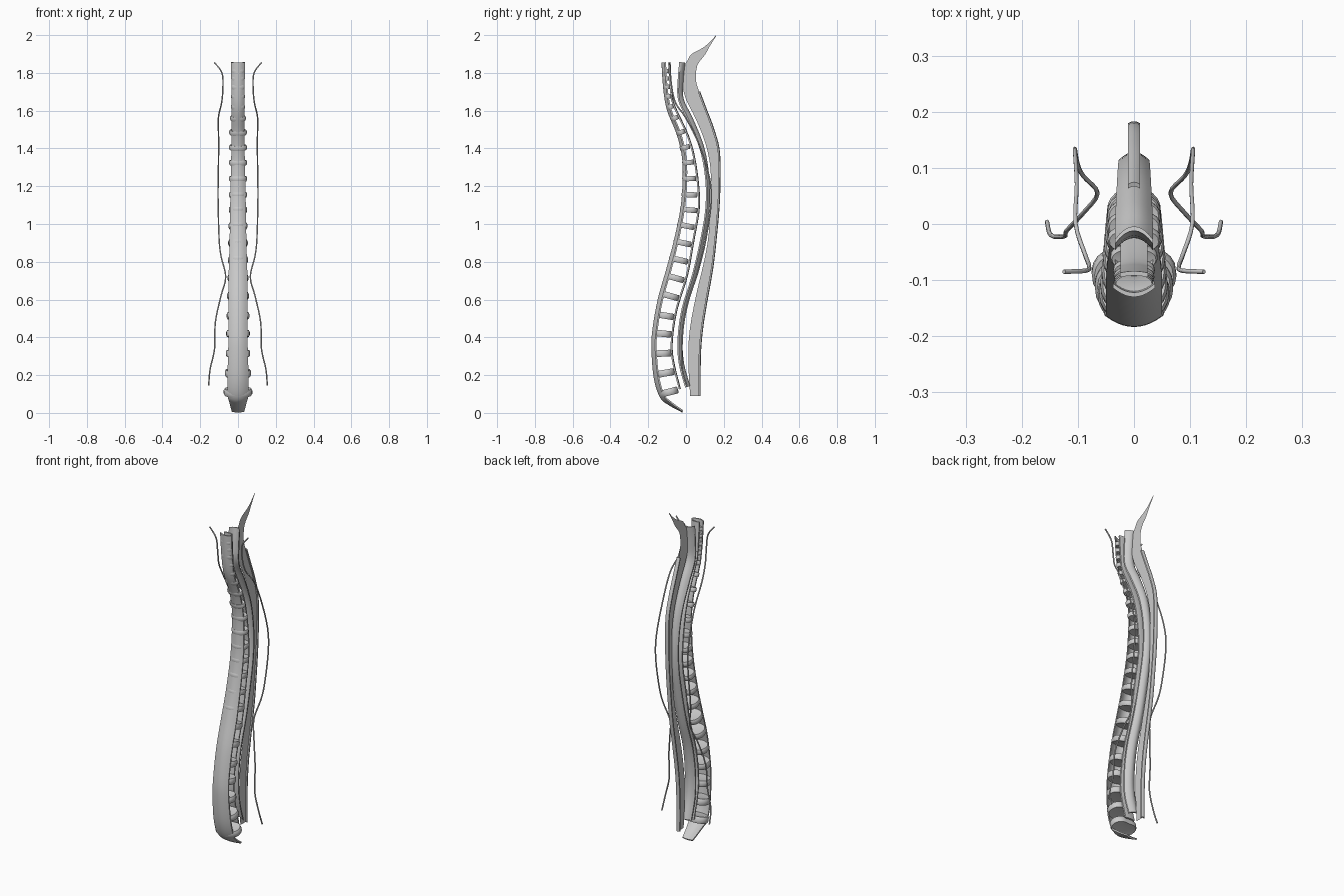
import bpy, bmesh, math
from mathutils import Vector

if "Cube" in bpy.data.objects:
    bpy.data.objects.remove(bpy.data.objects["Cube"])


def spline(pts, per=5):
    """Catmull-Rom through tuples of any size."""
    out = []
    v = [Vector(p) for p in pts]
    for i in range(len(v) - 1):
        a, b, c, d = v[max(i - 1, 0)], v[i], v[i + 1], v[min(i + 2, len(v) - 1)]
        for k in range(per):
            t = k / per
            out.append(0.5 * (2 * b + (c - a) * t + (2 * a - 5 * b + 4 * c - d) * t * t
                              + (3 * b - a - 3 * c + d) * t ** 3))
    out.append(v[-1])
    return out


def interp(pts, z, col):
    """Value of a column at height z (rows run from top to bottom)."""
    for p, q in zip(pts, pts[1:]):
        if p[1] >= z >= q[1]:
            f = (p[1] - z) / max(p[1] - q[1], 1e-6)
            return p[col] + (q[col] - p[col]) * f
    return pts[-1][col] if z < pts[-1][1] else pts[0][col]


def finish(bm, name, angle=40):
    bmesh.ops.recalc_face_normals(bm, faces=bm.faces)
    me = bpy.data.meshes.new(name)
    bm.to_mesh(me)
    bm.free()
    ob = bpy.data.objects.new(name, me)
    bpy.context.collection.objects.link(ob)
    bpy.ops.object.select_all(action='DESELECT')
    bpy.context.view_layer.objects.active = ob
    ob.select_set(True)
    bpy.ops.object.shade_smooth_by_angle(angle=math.radians(angle))
    return ob


def ribbon(name, path, thick, seg=8):
    """Curved band along rows of (y, z, half width, depth), bowed by depth."""
    rows = spline(path)
    bm = bmesh.new()
    grid = []
    for i, r in enumerate(rows):
        a, b = rows[max(i - 1, 0)], rows[min(i + 1, len(rows) - 1)]
        t = Vector((b[0] - a[0], b[1] - a[1])).normalized()
        n = Vector((-t.y, t.x))
        lines = []
        for s in (0, thick):
            line = []
            for k in range(seg + 1):
                u = 2 * k / seg - 1
                off = r[3] * u * u + s
                line.append(bm.verts.new((r[2] * u, r[0] + n.x * off, r[1] + n.y * off)))
            lines.append(line)
        grid.append(lines[0] + lines[1][::-1])
    for g, h in zip(grid, grid[1:]):
        m = len(g)
        for k in range(m):
            bm.faces.new((g[k], g[(k + 1) % m], h[(k + 1) % m], h[k]))
    bm.faces.new(grid[0])
    bm.faces.new(grid[-1])
    return finish(bm, name)


# Anterior ligament: broad band down the front, hooked under at the bottom
front = [(-.13, 1.855, .037, .016), (-.12, 1.71, .035, .016), (-.10, 1.6, .034, .016),
         (-.048, 1.47, .034, .016), (-.02, 1.34, .036, .016), (-.02, 1.18, .04, .016),
         (-.035, 1.05, .042, .016), (-.07, .89, .045, .018), (-.105, .76, .049, .02),
         (-.15, .6, .05, .02), (-.178, .44, .05, .02), (-.183, .33, .052, .02),
         (-.17, .18, .056, .022), (-.137, .08, .055, .02), (-.09, .04, .045, .015), (-.02, .002, .033, .005)]
ribbon("anterior_ligament", front, .008, 10)

# Posterior ligament: strip behind the discs
back = [(-.092, 1.855, .025, -.003), (-.082, 1.71, .024, -.003), (-.067, 1.63, .024, -.003),
        (.006, 1.47, .025, -.003), (.043, 1.34, .025, -.003), (.064, 1.18, .025, -.003),
        (.064, 1.07, .025, -.003), (.038, .92, .026, -.003), (.003, .73, .027, -.003),
        (-.052, .55, .028, -.003), (-.077, .39, .028, -.003), (-.072, .28, .03, -.003),
        (-.035, .125, .03, -.003)]
ribbon("posterior_ligament", back, .008, 6)

# Yellow ligament: roof-shaped strip behind the canal
flavum = [(-.012, 1.855, .034, -.024), (-.022, 1.76, .034, -.022), (-.02, 1.66, .034, -.022),
          (.032, 1.55, .033, -.022), (.09, 1.4, .03, -.018), (.117, 1.235, .028, -.015),
          (.117, 1.08, .028, -.015), (.092, .92, .029, -.016), (.05, .73, .03, -.018),
          (-.003, .55, .032, -.02), (-.025, .39, .034, -.02), (-.018, .26, .036, -.02),
          (.015, .14, .036, -.02)]
ribbon("yellow_ligament", flavum, .008, 8)


# Intervertebral discs: kidney-shaped, tilted square to the spine
def mid(z):
    return (interp(front, z, 0) + interp(back, z, 0)) / 2


heights = [.11, .21, .315, .42, .515, .62, .715, .81, .9, .99, 1.075, 1.155, 1.24,
           1.325, 1.405, 1.485, 1.56, 1.62, 1.675, 1.725, 1.77, 1.81]
widths = [(0, 1.86, .034), (0, 1.62, .037), (0, 1.5, .047), (0, 1.1, .048),
          (0, .8, .054), (0, .3, .065), (0, .1, .076)]
for i, z in enumerate(heights):
    slope = (mid(z + .04) - mid(z - .04)) / .08
    c = 1 / math.hypot(1, slope)
    bk, up = Vector((0, c, -slope * c)), Vector((0, slope * c, c))
    depth = (interp(back, z, 0) - interp(front, z, 0)) / 2 * c
    w = interp(widths, z, 2)
    h = .019 - .008 * z / 1.8
    bm = bmesh.new()
    rings = []
    for s, lift in ((.93, -1), (1, -.5), (1, .5), (.93, 1)):
        ring = []
        for k in range(24):
            a = 2 * math.pi * k / 24
            v = -math.cos(a) * depth
            v = min(v, depth * .9) + (.1 * depth if v > 0 else 0) * abs(math.sin(a))
            p = Vector((math.sin(a) * w * s, mid(z), z)) + bk * v * s + up * h * lift
            ring.append(bm.verts.new(p))
        rings.append(ring)
    for g, q in zip(rings, rings[1:]):
        for k in range(24):
            bm.faces.new((g[k], g[(k + 1) % 24], q[(k + 1) % 24], q[k]))
    # dished end faces
    for ring, lift in ((rings[0], -.6), (rings[-1], .6)):
        top = bm.verts.new(Vector((0, mid(z), z)) + up * h * lift)
        for k in range(24):
            bm.faces.new((ring[k], ring[(k + 1) % 24], top))
    finish(bm, "disc_%02d" % (i + 1), 50)

# Interspinous sheet: thin midline blade reaching up to the skull
sheet_front = [(.16, 2.0), (.10, 1.94), (.03, 1.9), (.008, 1.865), (-.012, 1.83), (-.018, 1.74),
               (0, 1.66), (.055, 1.55), (.105, 1.42), (.13, 1.29), (.13, 1.13), (.12, .945),
               (.095, .8), (.055, .63), (.02, .44), (.012, .28), (.022, .09)]
sheet_back = [(.16, 1.995), (.125, 1.94), (.10, 1.895), (.06, 1.84), (.053, 1.76), (.07, 1.7),
              (.1, 1.62), (.145, 1.5), (.175, 1.38), (.177, 1.2), (.172, 1.08), (.16, .945),
              (.14, .77), (.105, .57), (.085, .44), (.074, .3), (.073, .09)]
bm = bmesh.new()
pairs = [(bm.verts.new((0, *p)), bm.verts.new((0, *q)))
         for p, q in zip(spline(sheet_front, 3), spline(sheet_back, 3))]
for (a, b), (c, d) in zip(pairs, pairs[1:]):
    bm.faces.new((a, b, d, c))
finish(bm, "interspinous_sheet")

# Supraspinous cord: narrow band along the rear edge of the sheet
ribbon("supraspinous_cord", [(y - .003, z, .011, -.004) for y, z in sheet_back[5:]], .008, 4)

# Intertransverse ligaments: thin cords on both sides
cord = [(.125, -.085, 1.855), (.085, -.083, 1.8), (.08, -.075, 1.72), (.087, -.055, 1.64),
        (.104, .0, 1.56), (.102, .07, 1.42), (.105, .125, 1.24), (.105, .132, 1.1),
        (.1, .105, .92), (.09, .085, .83), (.065, .055, .72), (.09, .02, .62),
        (.12, -.012, .48), (.124, -.022, .34), (.148, -.02, .23), (.155, .004, .145)]
for side, name in ((-1, "left"), (1, "right")):
    cu = bpy.data.curves.new(name + "_intertransverse_ligament", 'CURVE')
    cu.dimensions = '3D'
    cu.bevel_depth = .004
    cu.bevel_resolution = 1
    cu.use_fill_caps = True
    pts = spline(cord, 4)
    sp = cu.splines.new('POLY')
    sp.points.add(len(pts) - 1)
    for p, v in zip(sp.points, pts):
        p.co = (v.x * side, v.y, v.z, 1)
    ob = bpy.data.objects.new(cu.name, cu)
    bpy.context.collection.objects.link(ob)
